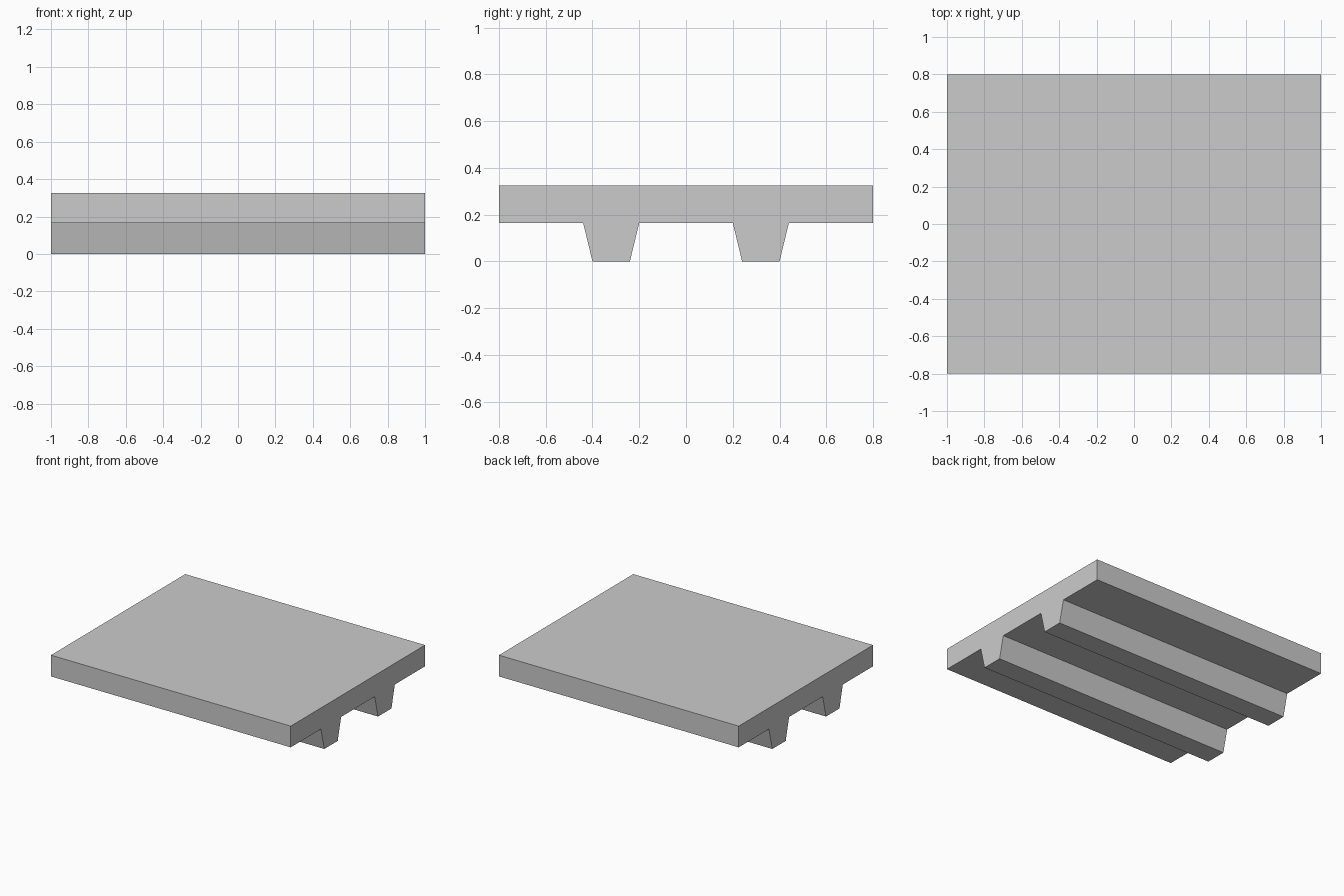
import bpy, bmesh

if "Cube" in bpy.data.objects:
    bpy.data.objects.remove(bpy.data.objects["Cube"])

HALF_LENGTH = 1.0
HALF_DEPTH = 0.8
DECK_BOTTOM, DECK_TOP = 0.165, 0.325


def runner_profile(side):
    # Tapered runner outline, listed from low y to high y
    pts = [(0.20, DECK_BOTTOM), (0.24, 0.0), (0.40, 0.0), (0.44, DECK_BOTTOM)]
    return pts if side > 0 else [(-y, z) for y, z in reversed(pts)]


# End profile: flat deck with two tapered runners underneath
profile = [(-HALF_DEPTH, DECK_BOTTOM)]
for side in (-1, 1):
    profile += runner_profile(side)
profile += [(HALF_DEPTH, DECK_BOTTOM), (HALF_DEPTH, DECK_TOP), (-HALF_DEPTH, DECK_TOP)]

# Extrude the profile along the full length
bm = bmesh.new()
end = bm.faces.new([bm.verts.new((-HALF_LENGTH, y, z)) for y, z in profile])
result = bmesh.ops.extrude_face_region(bm, geom=[end], use_keep_orig=True)
moved = [g for g in result["geom"] if isinstance(g, bmesh.types.BMVert)]
bmesh.ops.translate(bm, verts=moved, vec=(2 * HALF_LENGTH, 0, 0))
bmesh.ops.recalc_face_normals(bm, faces=bm.faces)

mesh = bpy.data.meshes.new("deck_with_runners")
bm.to_mesh(mesh)
bm.free()
deck = bpy.data.objects.new("deck_with_runners", mesh)
bpy.context.collection.objects.link(deck)
